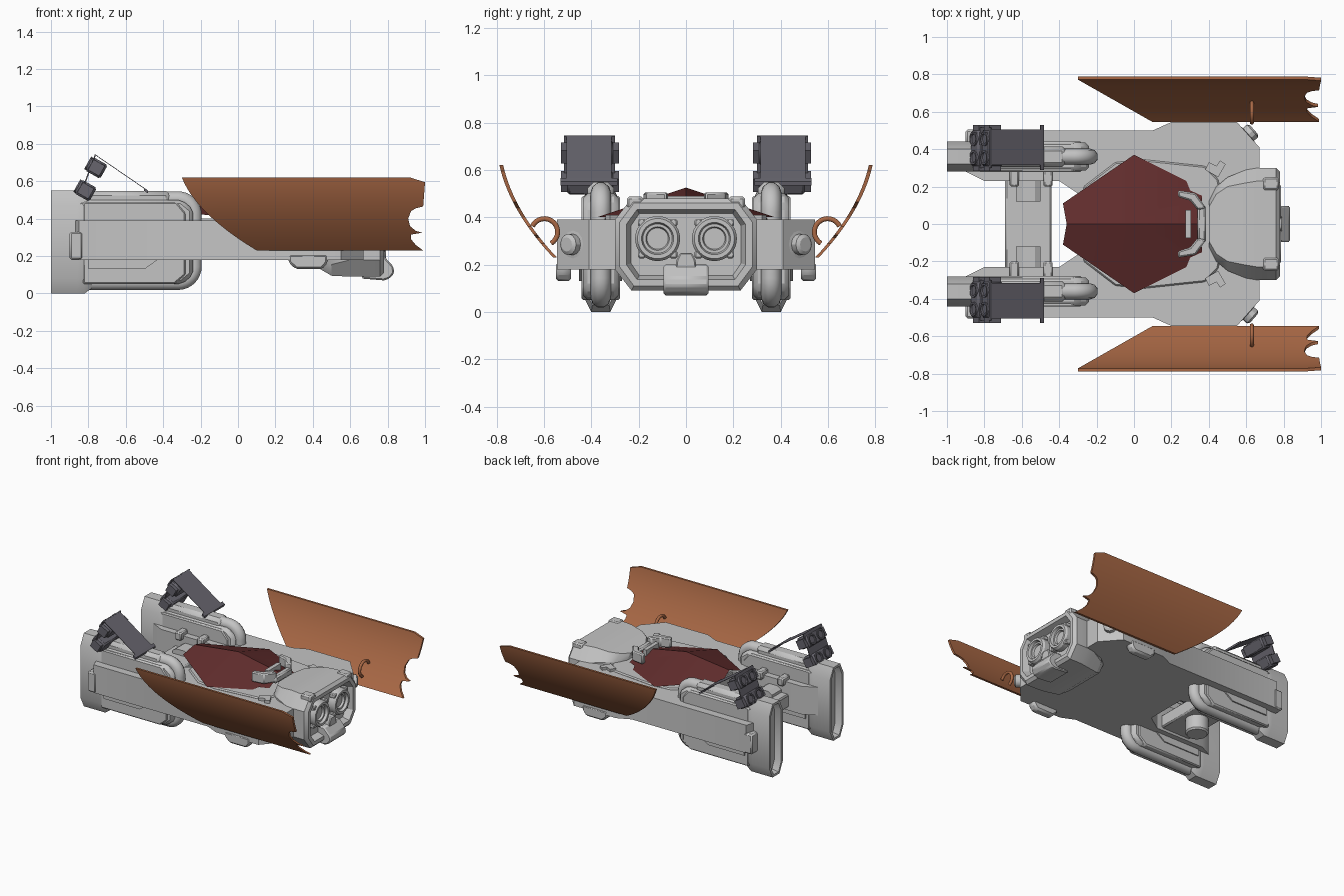
import bpy, bmesh, math
from mathutils import Vector

if "Cube" in bpy.data.objects:
    bpy.data.objects.remove(bpy.data.objects["Cube"])


def material(name, rgb):
    m = bpy.data.materials.new(name)
    m.use_nodes = True
    m.diffuse_color = (*rgb, 1)
    m.node_tree.nodes["Principled BSDF"].inputs["Base Color"].default_value = (*rgb, 1)
    return m


GREY = material("light grey", (0.55, 0.55, 0.55))
DARK = material("gunmetal", (0.135, 0.13, 0.155))
ORANGE = material("burnt orange", (0.40, 0.14, 0.06))
RED = material("dark red", (0.12, 0.026, 0.026))


def modify(ob, bevel=0, mirror=False):
    if bevel:
        b = ob.modifiers.new("bevel", "BEVEL")
        b.width, b.segments, b.limit_method = bevel, 1, "ANGLE"
    if mirror:
        ob.modifiers.new("mirror", "MIRROR").use_axis = (False, True, False)


def finish(name, bm, mat, bevel=0, mirror=False):
    bmesh.ops.recalc_face_normals(bm, faces=bm.faces)
    me = bpy.data.meshes.new(name)
    bm.to_mesh(me)
    bm.free()
    me.shade_smooth()
    me.set_sharp_from_angle(angle=math.radians(30))
    me.materials.append(mat)
    ob = bpy.data.objects.new(name, me)
    bpy.context.collection.objects.link(ob)
    modify(ob, bevel, mirror)
    return ob


def prism(name, pts, plane, lo, hi, mat=GREY, bevel=0, mirror=False):
    """Extrude a flat outline along the axis missing from plane."""
    put = {"xy": lambda a, b, h: (a, b, h), "xz": lambda a, b, h: (a, h, b),
           "yz": lambda a, b, h: (h, a, b)}[plane]
    bm = bmesh.new()
    low = [bm.verts.new(put(a, b, lo)) for a, b in pts]
    high = [bm.verts.new(put(a, b, hi)) for a, b in pts]
    bm.faces.new(low)
    bm.faces.new(high)
    for i in range(len(pts)):
        j = (i + 1) % len(pts)
        bm.faces.new((low[i], low[j], high[j], high[i]))
    return finish(name, bm, mat, bevel, mirror)


def box(name, x, y, z, mat=GREY, bevel=0, mirror=True):
    pts = [(x[0], z[0]), (x[1], z[0]), (x[1], z[1]), (x[0], z[1])]
    return prism(name, pts, "xz", y[0], y[1], mat, bevel, mirror)


def sym(pts):
    return pts + [(x, -y) for x, y in reversed(pts) if y > 0]


def loft(name, yc, sections, insets, cap, mirror=False):
    """Chamfered boxes joined along x; one end cap is recessed."""
    bm = bmesh.new()
    rings = []
    for x, w, top, bot, cy, cz in sections:
        half = [(w - cy, top), (w, top - cz), (w, bot + cz), (w - cy, bot)]
        ring = half + [(-y, z) for y, z in reversed(half)]
        rings.append([bm.verts.new((x, yc + y, z)) for y, z in ring])
    caps = [bm.faces.new(rings[0]), bm.faces.new(rings[-1])]
    for a, b in zip(rings, rings[1:]):
        for i in range(8):
            j = (i + 1) % 8
            bm.faces.new((a[i], a[j], b[j], b[i]))
    bmesh.ops.recalc_face_normals(bm, faces=bm.faces)
    for t, d in insets:
        bmesh.ops.inset_region(bm, faces=[caps[cap]], thickness=t, depth=d)
    return finish(name, bm, GREY, 0, mirror)


def lathe(name, profile, at, axis, mat=GREY, sides=24, mirror=True):
    """Turn a (radius, height) profile about an axis."""
    bm = bmesh.new()
    vs = [bm.verts.new((r, 0, h)) for r, h in profile]
    es = [bm.edges.new(p) for p in zip(vs, vs[1:])]
    bmesh.ops.spin(bm, geom=vs + es, cent=(0, 0, 0), axis=(0, 0, 1),
                   angle=math.tau, steps=sides)
    bmesh.ops.remove_doubles(bm, verts=bm.verts, dist=1e-4)
    rot = Vector(axis).to_track_quat("Z", "Y").to_matrix().to_4x4()
    rot.translation = at
    bm.transform(rot)
    return finish(name, bm, mat, 0, mirror)


def tube(name, pts, radius, mat):
    cu = bpy.data.curves.new(name, "CURVE")
    cu.dimensions = "3D"
    cu.bevel_depth, cu.bevel_resolution, cu.use_fill_caps = radius, 3, True
    sp = cu.splines.new("POLY")
    sp.points.add(len(pts) - 1)
    for p, co in zip(sp.points, pts):
        p.co = (*co, 1)
    ob = bpy.data.objects.new(name, cu)
    bpy.context.collection.objects.link(ob)
    cu.materials.append(mat)
    modify(ob, 0, True)


def arc(cx, cz, r, a0, a1, n=8):
    angles = [math.radians(a0 + (a1 - a0) * i / n) for i in range(n + 1)]
    return [(cx + r * math.cos(a), cz + r * math.sin(a)) for a in angles]


def lerp(table, t):
    for (a, u), (b, v) in zip(table, table[1:]):
        if t <= b:
            return u + (v - u) * (t - a) / (b - a)
    return table[-1][1]


# Hull with two rear prongs
prism("hull", sym([(.67, 0), (.67, .41), (.55, .545), (.2, .545), (.1, .5), (-.85, .5),
                   (-.87, .44), (-.9, .28), (-.8, .23), (-.4, .23), (-.28, .15), (-.28, 0)]),
      "xy", .18, .39)
prism("prong_lower_plate", [(-.8, .13), (-.5, .13), (-.43, .18), (-.43, .2), (-.8, .2)],
      "xz", .27, .452, mirror=True)
box("prong_latch", (-.9, -.83), (.42, .505), (.18, .33), bevel=.01)
prism("canopy_collar", sym([(.48, .1), (.45, .24), (.38, .31), (.05, .345), (-.1, .33),
                            (-.27, .2), (-.27, 0)]), "xy", .38, .4, bevel=.008)
prism("collar_tab", [(.38, .29), (.45, .25), (.49, .32), (.46, .34), (.44, .31), (.4, .33)],
      "xy", .385, .41, mirror=True)
prism("side_skid", [(.27, .21), (.27, .165), (.31, .13), (.45, .13), (.48, .165), (.48, .21)],
      "xz", .485, .55, bevel=.012, mirror=True)
lathe("corner_lamp", [(.07, -.02), (.07, .012), (.045, .016), (.045, .045), (.03, .055), (0, .055)],
      (.6, .468, .285), (.75, .66, 0), sides=12)

# Faceted canopy, sloping away from its peak, and its front frame
bm = bmesh.new()
peak = bm.verts.new((0, 0, .525))
rim = sym([(-.36, 0), (-.38, .11), (0, .37), (.28, .23), (.3, .18), (.365, .15), (.35, 0)])
ring = [bm.verts.new((x, y, max(.402, .525 - .338 * abs(y) - (.19 if x > 0 else .12) * abs(x))))
        for x, y in rim]
for i, v in enumerate(ring):
    bm.faces.new((peak, v, ring[(i + 1) % len(ring)]))
finish("canopy", bm, RED)
box("frame_front", (.34, .385), (-.1, .1), (.42, .47), bevel=.01, mirror=False)
prism("frame_arm", [(.385, .085), (.33, .165), (.235, .18), (.235, .145), (.3, .125), (.34, .075)],
      "xy", .43, .505, bevel=.008, mirror=True)
box("frame_bar", (.275, .305), (-.075, .075), (.42, .49), mirror=False)

# Nose with recessed face, eyes and lip
loft("nose", 0, [(.40, .12, .44, .17, .03, .04), (.44, .2, .455, .13, .04, .05),
                 (.50, .25, .465, .095, .05, .06), (.60, .29, .48, .09, .07, .09),
                 (.66, .3, .48, .09, .07, .09), (.76, .3, .48, .09, .07, .09),
                 (.78, .28, .46, .11, .06, .08)], [(.03, 0), (.02, -.05), (.02, 0)], 1)
box("nose_brow", (.69, .775), (.18, .25), (.43, .488), bevel=.01)
lathe("eye", [(.095, 0), (.095, .04), (.085, .055), (.068, .055), (.062, .035), (.05, .035),
              (.045, .02), (0, .02)], (.73, .12, .31), (1, 0, 0), sides=32)
for i in range(4):
    a = math.radians(45 + 90 * i)
    cy, cz = .12 + .095 * math.cos(a), .31 + .095 * math.sin(a)
    box("eye_lug", (.73, .775), (cy - .016, cy + .016), (cz - .016, cz + .016), bevel=.006)
prism("nose_guard", [(-.045, .18), (.045, .18), (.04, .22), (.025, .25), (-.025, .25), (-.04, .22)],
      "yz", .72, .79, bevel=.006)
prism("lower_lip", [(.66, .08), (.78, .07), (.81, .08), (.836, .11), (.83, .145), (.78, .2), (.7, .2)],
      "xz", -.095, .095, bevel=.008)

# Rear pods with wrap-around pipe
loft("pod_end", .36, [(-1, .08, .55, 0, .04, .08), (-.86, .08, .55, 0, .04, .08),
                      (-.82, .08, .545, 0, .04, .08), (-.78, .07, .52, .03, .035, .06)],
     [(.02, 0), (.01, -.05)], 0, True)
prism("pod_core", [(-.86, .05), (-.3, .05), (-.24, .1), (-.24, .45), (-.3, .5), (-.86, .5)],
      "xz", .285, .435, bevel=.02, mirror=True)
prism("pod_panel", [(-.83, .05), (-.34, .05), (-.28, .1), (-.28, .43), (-.33, .49), (-.83, .49)],
      "xz", .278, .442, bevel=.008, mirror=True)
box("pod_spine", (-.84, -.36), (.305, .415), (.46, .548), bevel=.025)
path = ([(-.84, .505)] + arc(-.32, .42, .085, 90, 0) + arc(-.32, .145, .085, 0, -90)
        + [(-.84, .06)])
tube("pod_pipe", [(x, .36, z) for x, z in path], .043, GREY)
for x in (-.64, -.46):
    box("pod_clip", (x - .025, x + .025), (.2, .29), (.36, .42), bevel=.008)

# Low cross beam between pods
box("cross_beam", (-.69, -.44), (-.29, .29), (.2, .3), bevel=.01, mirror=False)
prism("beam_clamp", [(-.63, .28), (-.5, .28), (-.5, .32), (-.53, .34), (-.6, .34), (-.63, .32)],
      "xz", .12, .25, mirror=True)
lathe("beam_drum", [(0, 0), (.07, 0), (.08, .012), (.08, .13), (0, .13)], (-.56, 0, .09), (0, 0, 1),
      mirror=False)

# Launchers: sloped cover, back plate and four barrels each
prism("launcher_cover", [(-.765, .745), (-.48, .55), (-.482, .547), (-.767, .742)],
      "xz", .315, .505, DARK, mirror=True)
prism("launcher_cover_lip", [(-.5, .565), (-.48, .55), (-.483, .535), (-.503, .55)],
      "xz", .29, .53, DARK, mirror=True)
prism("launcher_back_plate", [(-.845, .53), (-.765, .745), (-.759, .742), (-.837, .53)],
      "xz", .3, .515, DARK, mirror=True)
d, p = Vector((-.87, .49)), Vector((.49, .87))
for centre in (Vector((-.815, .55)), Vector((-.757, .672))):
    square = [centre + d * a * .046 + p * b * .042
              for a, b in ((-1, -1), (1, -1), (1, 1), (-1, 1))]
    prism("launcher_bracket", [centre + (q - centre) * .75 for q in square], "xz",
          .283, .528, DARK, mirror=True)
    prism("launcher_block", square, "xz", .309, .501, DARK, .01, True)
    for y in (.355, .455):
        muzzle = centre + d * .046
        lathe("launcher_barrel", [(.038, -.01), (.038, .008), (.028, .008), (.024, -.004), (0, -.004)],
              (muzzle.x, y, muzzle.y), (d.x, 0, d.y), DARK, 20)

# Curved side shields: straight slanted rear cut, torn front edge
torn = [(.23, .99), (.26, .95), (.29, .925), (.315, .925), (.325, .985), (.335, .95), (.36, .92),
        (.40, .91), (.44, .925), (.455, .95), (.465, .99), (.595, 1), (.62, .92)]
bm = bmesh.new()
skins = []
for shift in (-.008, .008):
    rows = []
    for i in range(79):
        t = i / 78
        z = .23 + .39 * t
        y = .553 + .227 * t + .14 * t * (1 - t)
        a, b = .1 - .4 * (y - .553) / .227, lerp(torn, z)
        rows.append([bm.verts.new((a + (b - a) * k / 6, y + shift, z)) for k in range(7)])
    for r, s in zip(rows, rows[1:]):
        for k in range(6):
            bm.faces.new((r[k], r[k + 1], s[k + 1], s[k]))
    skins.append(rows[0] + [r[6] for r in rows[1:]] + rows[-1][-2::-1]
                 + [r[0] for r in rows[-2:0:-1]])
inner, outer = skins
for i in range(len(inner)):
    j = (i + 1) % len(inner)
    bm.faces.new((inner[i], inner[j], outer[j], outer[i]))
finish("side_shield", bm, ORANGE, 0, True)
tube("shield_handle", [(.63, y, z) for y, z in arc(.598, .338, .056, 25, 240, 16)], .011, ORANGE)
